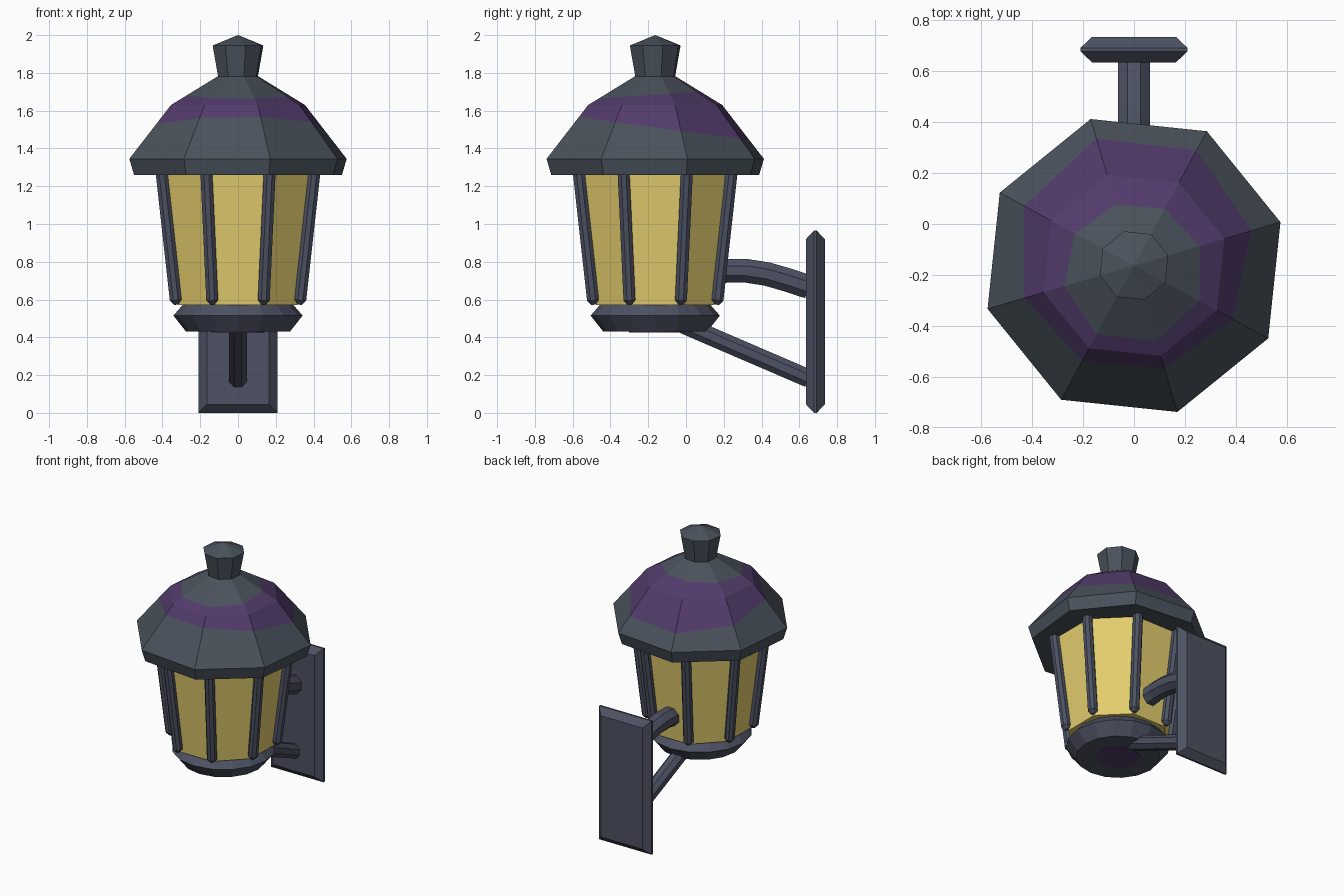
import bpy, bmesh, math
from mathutils import Vector

if "Cube" in bpy.data.objects:
    bpy.data.objects.remove(bpy.data.objects["Cube"])

CY = -0.163                      # lantern axis
ROOF_TURN = math.radians(16.5)   # roof is twisted against the glass
GLASS_TURN = math.radians(22.5)


def material(name, rgb):
    m = bpy.data.materials.new(name)
    lin = [((c / 255 + 0.055) / 1.055) ** 2.4 for c in rgb]
    m.diffuse_color = (*lin, 1)
    m.use_nodes = True
    m.node_tree.nodes["Principled BSDF"].inputs["Base Color"].default_value = m.diffuse_color
    return m


METAL = material("slate metal", (77, 82, 99))
ROOF = material("grey roof", (74, 82, 92))
PURPLE = material("purple", (82, 59, 107))
GLASS = material("amber glass", (228, 206, 110))


def finish(name, bm, *mats):
    bmesh.ops.recalc_face_normals(bm, faces=bm.faces)
    me = bpy.data.meshes.new(name)
    bm.to_mesh(me)
    bm.free()
    for m in mats:
        me.materials.append(m)
    ob = bpy.data.objects.new(name, me)
    bpy.context.collection.objects.link(ob)
    return ob


def loft(bm, rings):
    """Bridge a list of equal rings of points and cap both ends."""
    vs = [[bm.verts.new(p) for p in ring] for ring in rings]
    n = len(vs[0])
    for a, b in zip(vs, vs[1:]):
        for i in range(n):
            j = (i + 1) % n
            bm.faces.new((a[i], a[j], b[j], b[i]))
    bm.faces.new(vs[0][::-1])
    bm.faces.new(vs[-1])


def lathe(profile, sides, turn):
    """Turn a (radius, height) profile around the lantern axis."""
    bm = bmesh.new()
    loft(bm, [[(r * math.cos(turn + i * math.tau / sides),
                CY + r * math.sin(turn + i * math.tau / sides), z)
               for i in range(sides)] for r, z in profile])
    return bm


def tube(name, path, radii, sides=8):
    """Faceted bar through path points."""
    bm = bmesh.new()
    pts = [Vector(p) for p in path]
    rings = []
    for k, p in enumerate(pts):
        d = (pts[min(k + 1, len(pts) - 1)] - pts[max(k - 1, 0)]).normalized()
        ref = Vector((1, 0, 0)) if abs(d.x) < 0.5 else Vector((0, 1, 0))
        u = (ref - d * ref.dot(d)).normalized()
        v = d.cross(u)
        rings.append([p + radii[k] * (u * math.cos(a) + v * math.sin(a))
                      for a in ((i + 0.5) * math.tau / sides for i in range(sides))])
    loft(bm, rings)
    return finish(name, bm, METAL)


# Roof with a slanted purple band cut into it
bm = lathe([(0.574, 1.26), (0.6, 1.345), (0.37, 1.63), (0.115, 1.78)], 8, ROOF_TURN)
LOW, HIGH = (1.49, -0.135), (1.695, 0.065)   # height at y = 0, slope along y
for h, s in (LOW, HIGH):
    bmesh.ops.bisect_plane(bm, geom=bm.verts[:] + bm.edges[:] + bm.faces[:], dist=1e-5,
                           plane_co=(0, 0, h), plane_no=(0, -s, 1))
for f in bm.faces:
    c = f.calc_center_median()
    if LOW[0] + LOW[1] * c.y < c.z < HIGH[0] + HIGH[1] * c.y:
        f.material_index = 1
finish("roof", bm, ROOF, PURPLE)

# Finial
finish("finial", lathe([(0.108, 1.77), (0.14, 1.945), (0.001, 2.0)], 8, ROOF_TURN), ROOF)

# Glass body
finish("glass", lathe([(0.34, 0.57), (0.42, 1.265)], 8, GLASS_TURN), GLASS)

# Corner posts with pointed feet
for i in range(8):
    a = GLASS_TURN + i * math.tau / 8

    def at(r, z):
        return (r * math.cos(a), CY + r * math.sin(a), z)
    tube(f"post_{i + 1}", [at(0.354, 0.573), at(0.357, 0.598), at(0.437, 1.265)],
         [0.012, 0.034, 0.034])

# Base ring and purple disc below it
finish("base", lathe([(0.275, 0.43), (0.342, 0.515), (0.29, 0.575)], 16, 0), METAL)
finish("base_disc", lathe([(0.14, 0.426), (0.14, 0.432)], 16, 0), PURPLE)

# Wall plate, bevelled on both sides
bm = bmesh.new()
loft(bm, [[(sx * (0.21 - b), y, 0.4825 + sz * (0.4825 - b))
           for sx, sz in ((-1, -1), (1, -1), (1, 1), (-1, 1))]
          for y, b in ((0.635, 0.045), (0.678, 0), (0.692, 0), (0.735, 0.045))])
finish("wall_plate", bm, METAL)

# Curved upper arm and straight lower brace
tube("upper_arm", [(0, 0.13, 0.74), (0, 0.22, 0.753), (0, 0.32, 0.752), (0, 0.43, 0.735),
                   (0, 0.54, 0.703), (0, 0.65, 0.667)], [0.068] * 6)
tube("lower_brace", [(0, -0.01, 0.466), (0, 0.65, 0.182)], [0.052, 0.052])
